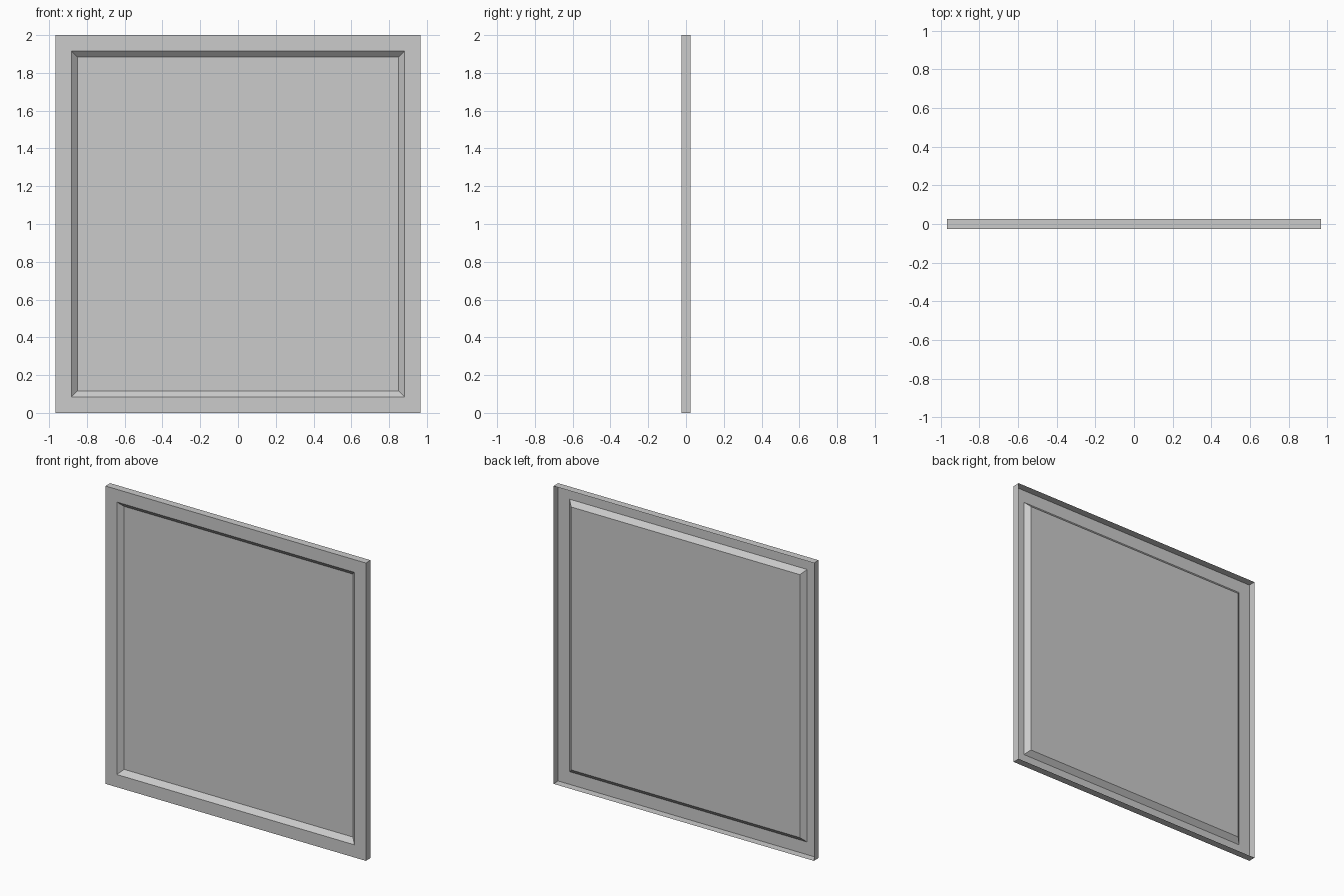
import bpy
import bmesh

cube = bpy.data.objects.get("Cube")
if cube:
    bpy.data.objects.remove(cube, do_unlink=True)

HALF_W, HALF_H, HALF_D = 0.967, 1.0, 0.025
MARGIN, SLOPE, RECESS = 0.085, 0.032, 0.03

grey = bpy.data.materials.new("plain grey")
grey.use_nodes = True
colour = (0.6, 0.6, 0.6, 1)
grey.diffuse_color = colour
grey.node_tree.nodes["Principled BSDF"].inputs["Base Color"].default_value = colour

bm = bmesh.new()


def ring(inset, y):
    """Rectangle of vertices set in from the outer edge."""
    w, h = HALF_W - inset, HALF_H - inset
    return [bm.verts.new((sx * w, y, HALF_H + sz * h))
            for sx, sz in ((-1, -1), (1, -1), (1, 1), (-1, 1))]


# Open-backed sheet: rear flange edge, front edge, top and foot of the bevel
rings = [ring(0, HALF_D),
         ring(0, -HALF_D),
         ring(MARGIN, -HALF_D),
         ring(MARGIN + SLOPE, -HALF_D + RECESS)]

for outer, inner in zip(rings, rings[1:]):
    for i in range(4):
        j = (i + 1) % 4
        bm.faces.new((outer[i], outer[j], inner[j], inner[i]))

# Recessed centre
bm.faces.new(rings[-1])

mesh = bpy.data.meshes.new("recessed_panel")
bm.to_mesh(mesh)
bm.free()
mesh.materials.append(grey)
panel = bpy.data.objects.new("recessed_panel", mesh)
bpy.context.collection.objects.link(panel)
